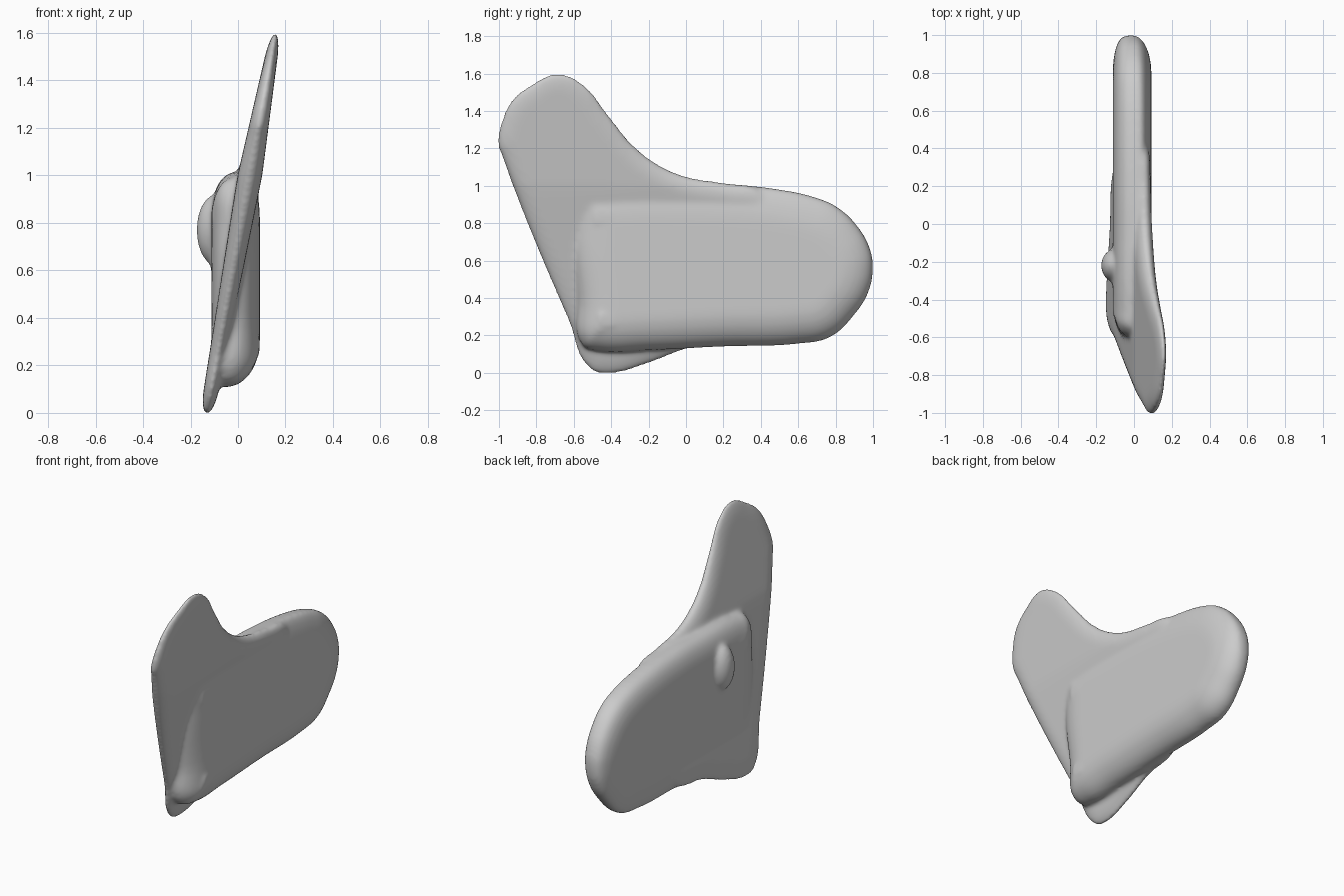
import bpy, bmesh
from mathutils import Matrix

cube = bpy.data.objects.get("Cube")
if cube:
    bpy.data.objects.remove(cube)

grey = bpy.data.materials.new("light_grey")
grey.use_nodes = True
colour = (0.6, 0.6, 0.6, 1)
grey.diffuse_color = colour
grey.node_tree.nodes["Principled BSDF"].inputs["Base Color"].default_value = colour

# Maps a flat side outline (y, z) and its thickness to model space
SIDE = Matrix(((0, 0, 1, 0), (1, 0, 0, 0), (0, 1, 0, 0), (0, 0, 0, 1)))


def lens_plate(bm, outline, rim, place):
    """Add a plate whose rim swells from the outline to full thickness.
    place(t, z) gives x for depth t from -1 (right face) to 1 (left face)."""
    curve = bpy.data.curves.new("outline", "CURVE")
    curve.dimensions, curve.fill_mode = "2D", "BOTH"
    curve.bevel_depth, curve.offset = rim, -rim
    curve.bevel_resolution, curve.resolution_u = 8, 6
    spline = curve.splines.new("BEZIER")
    spline.bezier_points.add(len(outline) - 1)
    for point, (y, z) in zip(spline.bezier_points, outline):
        point.co = (y, z, 0)
        point.handle_left_type = point.handle_right_type = "AUTO"
    spline.use_cyclic_u = True
    helper = bpy.data.objects.new("outline", curve)
    bpy.context.collection.objects.link(helper)
    graph = bpy.context.evaluated_depsgraph_get()
    mesh = bpy.data.meshes.new_from_object(helper.evaluated_get(graph))
    mesh.transform(SIDE)
    for v in mesh.vertices:
        v.co.x = place(v.co.x / rim, v.co.z)
    bm.from_mesh(mesh)
    bpy.data.objects.remove(helper)
    bpy.data.curves.remove(curve)
    bpy.data.meshes.remove(mesh)


def blade_x(t, z):
    half = 0.03 + 0.022 * min(z, 1) - 0.05 * max(z - 1, 0)
    return -0.13 + 0.18 * z + half * t


def body_x(t, z):
    # The rim leans with the blade while both broad faces stay upright
    middle = -0.06 + 0.09 * z
    face, fullness = (0.092, t) if t > 0 else (-0.112, abs(t) ** 0.6)
    return middle + (face - middle) * fullness


bm = bmesh.new()

# Leaning blade
blade = [(-1.005, 1.215), (-0.985, 1.35), (-0.93, 1.46), (-0.83, 1.54), (-0.7, 1.6),
         (-0.57, 1.56), (-0.4, 1.36), (-0.28, 1.215), (-0.15, 1.115), (0, 1.05),
         (0.2, 1.015), (0.4, 0.975), (0.5, 0.85), (0.4, 0.4), (0.25, 0.18),
         (0, 0.125), (-0.2, 0.05), (-0.42, -0.005), (-0.515, 0.02), (-0.63, 0.28),
         (-0.78, 0.63), (-0.92, 0.98), (-0.985, 1.16)]
lens_plate(bm, blade, 0.1, blade_x)

# Upright body
body = [(-0.56, 0.97), (-0.45, 1.0), (0, 1.015), (0.2, 1.01), (0.5, 0.98),
        (0.7, 0.935), (0.81, 0.885), (0.92, 0.78), (0.985, 0.66), (1.0, 0.56),
        (0.975, 0.43), (0.9, 0.31), (0.77, 0.19), (0.6, 0.155), (0.2, 0.14),
        (-0.2, 0.12), (-0.46, 0.115), (-0.555, 0.15), (-0.58, 0.4), (-0.6, 0.75)]
lens_plate(bm, body, 0.2, body_x)

# Small swelling on the right flank
bump = Matrix.Translation((-0.095, -0.22, 0.77)) @ Matrix.Diagonal((0.08, 0.09, 0.15, 1))
bmesh.ops.create_uvsphere(bm, u_segments=24, v_segments=16, radius=1, matrix=bump)

bmesh.ops.remove_doubles(bm, verts=bm.verts, dist=0.0001)
bmesh.ops.recalc_face_normals(bm, faces=bm.faces)
mesh = bpy.data.meshes.new("fused_body")
bm.to_mesh(mesh)
bm.free()
mesh.materials.append(grey)
fused = bpy.data.objects.new("fused_body", mesh)
bpy.context.collection.objects.link(fused)

# Fuse the parts and soften the seams
remesh = fused.modifiers.new("fuse", "REMESH")
remesh.mode, remesh.voxel_size, remesh.use_smooth_shade = "VOXEL", 0.011, True
soften = fused.modifiers.new("soften", "SMOOTH")
soften.factor, soften.iterations = 0.5, 16
